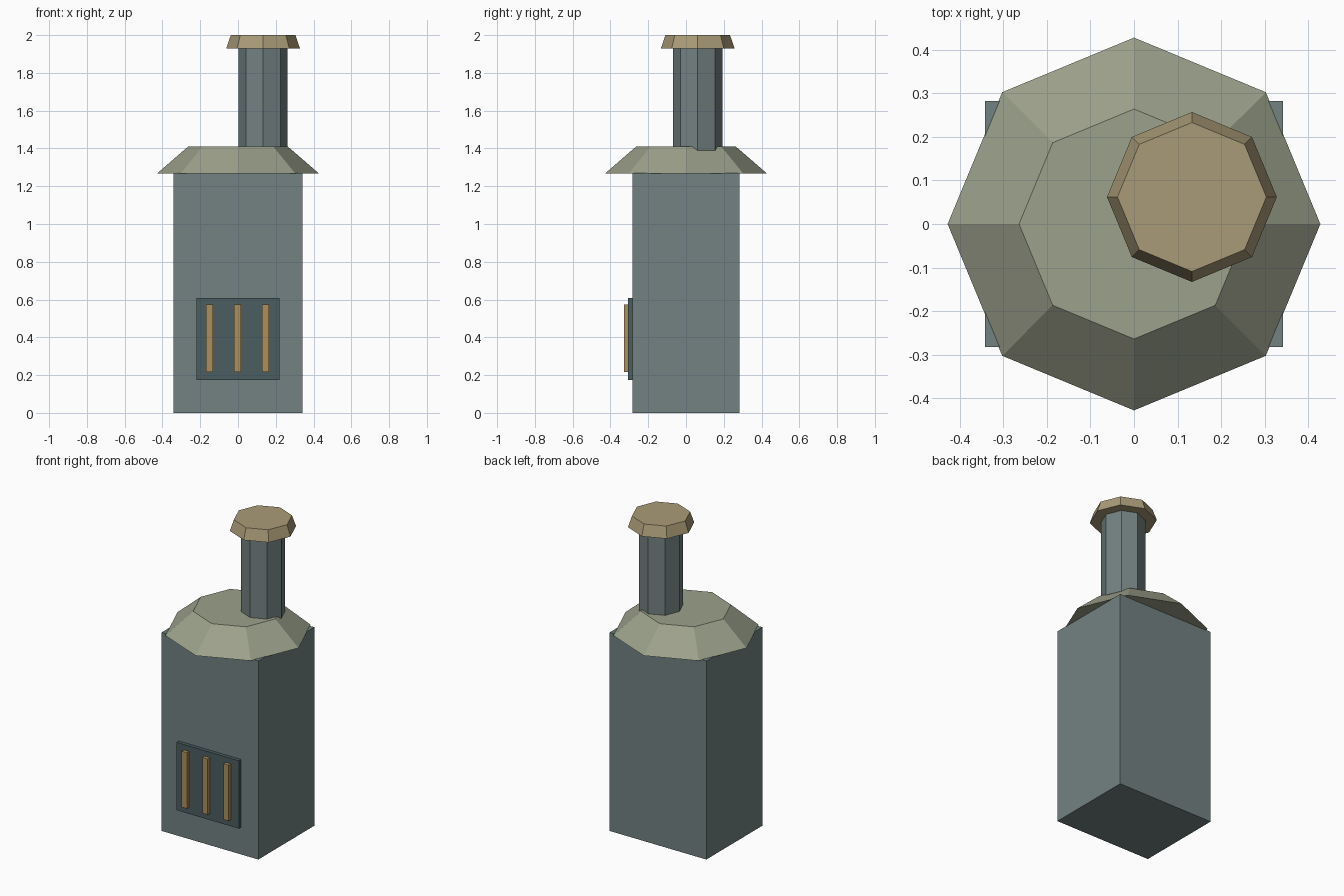
import bpy
import math

if "Cube" in bpy.data.objects:
    bpy.data.objects.remove(bpy.data.objects["Cube"])


def material(name, r, g, b):
    """Flat material from 0-255 sRGB values, stored as linear."""
    def lin(c):
        c /= 255
        return c / 12.92 if c <= 0.04045 else ((c + 0.055) / 1.055) ** 2.4
    m = bpy.data.materials.new(name)
    m.diffuse_color = (lin(r), lin(g), lin(b), 1)
    m.use_nodes = True
    m.node_tree.nodes["Principled BSDF"].inputs["Base Color"].default_value = m.diffuse_color
    return m


STEEL = material("blue_grey_steel", 115, 129, 129)
DARK = material("dark_steel", 75, 93, 96)
ROOF = material("sage_metal", 156, 161, 139)
CAP = material("tan_metal", 170, 155, 120)
BRASS = material("brass", 173, 144, 92)


def finish(name, mat):
    ob = bpy.context.object
    ob.name = name
    ob.data.materials.append(mat)
    return ob


def box(name, mat, x, y, z):
    """Box from (min, max) ranges."""
    bpy.ops.mesh.primitive_cube_add(
        size=1, location=[(r[0] + r[1]) / 2 for r in (x, y, z)])
    bpy.context.object.scale = [r[1] - r[0] for r in (x, y, z)]
    bpy.ops.object.transform_apply(location=False, rotation=False, scale=True)
    return finish(name, mat)


def octagon(name, mat, centre, r_low, r_high, z0, z1):
    """Eight-sided frustum with corners on the x and y axes."""
    bpy.ops.mesh.primitive_cone_add(
        vertices=8, radius1=r_low, radius2=r_high, depth=z1 - z0,
        location=(centre[0], centre[1], (z0 + z1) / 2))
    return finish(name, mat)


# Main housing
box("body", STEEL, (-0.342, 0.342), (-0.283, 0.283), (0, 1.27))

# Sloped octagonal hood
octagon("hood", ROOF, (0, 0), 0.428, 0.264, 1.268, 1.41)

# Off-centre chimney with flared cap
FLUE = (0.133, 0.062)
octagon("chimney", STEEL, FLUE, 0.13, 0.13, 1.39, 1.94)
octagon("chimney_cap", CAP, FLUE, 0.195, 0.171, 1.93, 2.0)

# Front vent panel and its bars
box("vent_panel", DARK, (-0.22, 0.22), (-0.306, -0.27), (0.174, 0.608))
for i in (-1, 0, 1):
    cx = i * 0.148 - 0.003
    box(f"vent_bar_{i + 2}", BRASS, (cx - 0.0185, cx + 0.0185),
        (-0.328, -0.295), (0.216, 0.573))
